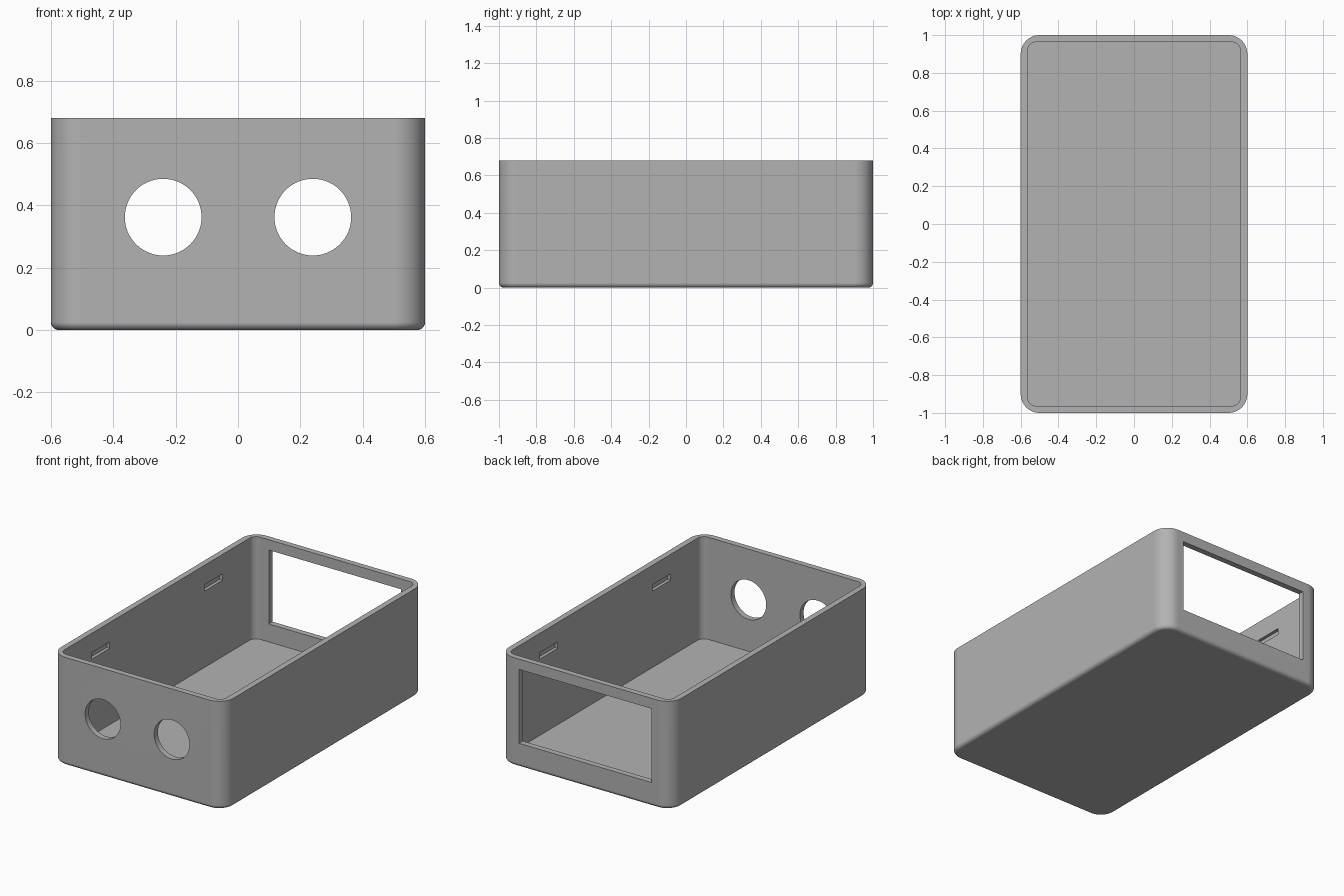
import bpy, bmesh
from math import sin, cos, pi, radians

cube = bpy.data.objects.get("Cube")
if cube:
    bpy.data.objects.remove(cube, do_unlink=True)

# Overall sizes
HX, HY, HEIGHT = 0.6, 1.0, 0.68
WALL, FLOOR = 0.037, 0.038
CORNER, INNER_CORNER, FILLET = 0.1, 0.045, 0.025
SEGMENTS = 12

grey = bpy.data.materials.new("plain grey")
grey.use_nodes = True
colour = (0.45, 0.45, 0.45, 1)
grey.diffuse_color = colour
grey.node_tree.nodes["Principled BSDF"].inputs["Base Color"].default_value = colour


def ring(bm, inset, radius, z):
    """Rounded rectangle of vertices at one height."""
    verts = []
    for quarter, (sx, sy) in enumerate([(1, 1), (-1, 1), (-1, -1), (1, -1)]):
        cx, cy = sx * (HX - inset - radius), sy * (HY - inset - radius)
        for i in range(SEGMENTS + 1):
            a = (quarter + i / SEGMENTS) * pi / 2
            verts.append(bm.verts.new((cx + radius * cos(a), cy + radius * sin(a), z)))
    return verts


# Open tray: filleted underside, outer wall, rim, inner wall, floor
bm = bmesh.new()
rings = []
for i in range(7):
    a = i / 6 * pi / 2
    inset = FILLET * (1 - sin(a))
    rings.append(ring(bm, inset, CORNER - inset, FILLET * (1 - cos(a))))
rings.append(ring(bm, 0, CORNER, HEIGHT))
rings.append(ring(bm, WALL, INNER_CORNER, HEIGHT))
rings.append(ring(bm, WALL, INNER_CORNER, FLOOR))
for low, high in zip(rings, rings[1:]):
    for i in range(len(low)):
        j = (i + 1) % len(low)
        bm.faces.new((low[i], low[j], high[j], high[i]))
bm.faces.new(rings[0][::-1])
bm.faces.new(rings[-1])
bmesh.ops.recalc_face_normals(bm, faces=bm.faces)
mesh = bpy.data.meshes.new("enclosure_tray")
bm.to_mesh(mesh)
bm.free()
mesh.materials.append(grey)
tray = bpy.data.objects.new("enclosure_tray", mesh)
bpy.context.collection.objects.link(tray)


def cut(cutter):
    """Subtract the cutter from the tray, then discard it."""
    cutter.hide_render = True
    cutter.data.materials.append(grey)
    bpy.context.view_layer.objects.active = tray
    mod = tray.modifiers.new("cut", "BOOLEAN")
    mod.operation, mod.solver, mod.object = "DIFFERENCE", "EXACT", cutter
    bpy.ops.object.modifier_apply(modifier=mod.name)
    bpy.data.objects.remove(cutter, do_unlink=True)


def box(location, size):
    bpy.ops.mesh.primitive_cube_add(size=1, location=location)
    obj = bpy.context.object
    obj.scale = size
    bpy.context.view_layer.update()
    return obj


# Rear window
cut(box((0, HY, 0.383), (0.92, 0.2, 0.464)))

for side in (-1, 1):
    # Front round holes
    bpy.ops.mesh.primitive_cylinder_add(vertices=64, radius=0.123, depth=0.2,
                                        location=(side * 0.24, -HY, 0.362),
                                        rotation=(pi / 2, 0, 0))
    cut(bpy.context.object)
    # Blind snap slots inside the long walls
    for end in (-1, 1):
        cut(box((side * (HX - WALL), end * 0.56, 0.538), (0.04, 0.18, 0.04)))

# Smooth curved areas, keep flat walls crisp
bpy.ops.object.select_all(action="DESELECT")
tray.select_set(True)
bpy.context.view_layer.objects.active = tray
bpy.ops.object.shade_smooth_by_angle(angle=radians(30))
weighted = tray.modifiers.new("flat wall normals", "WEIGHTED_NORMAL")
weighted.keep_sharp = True
